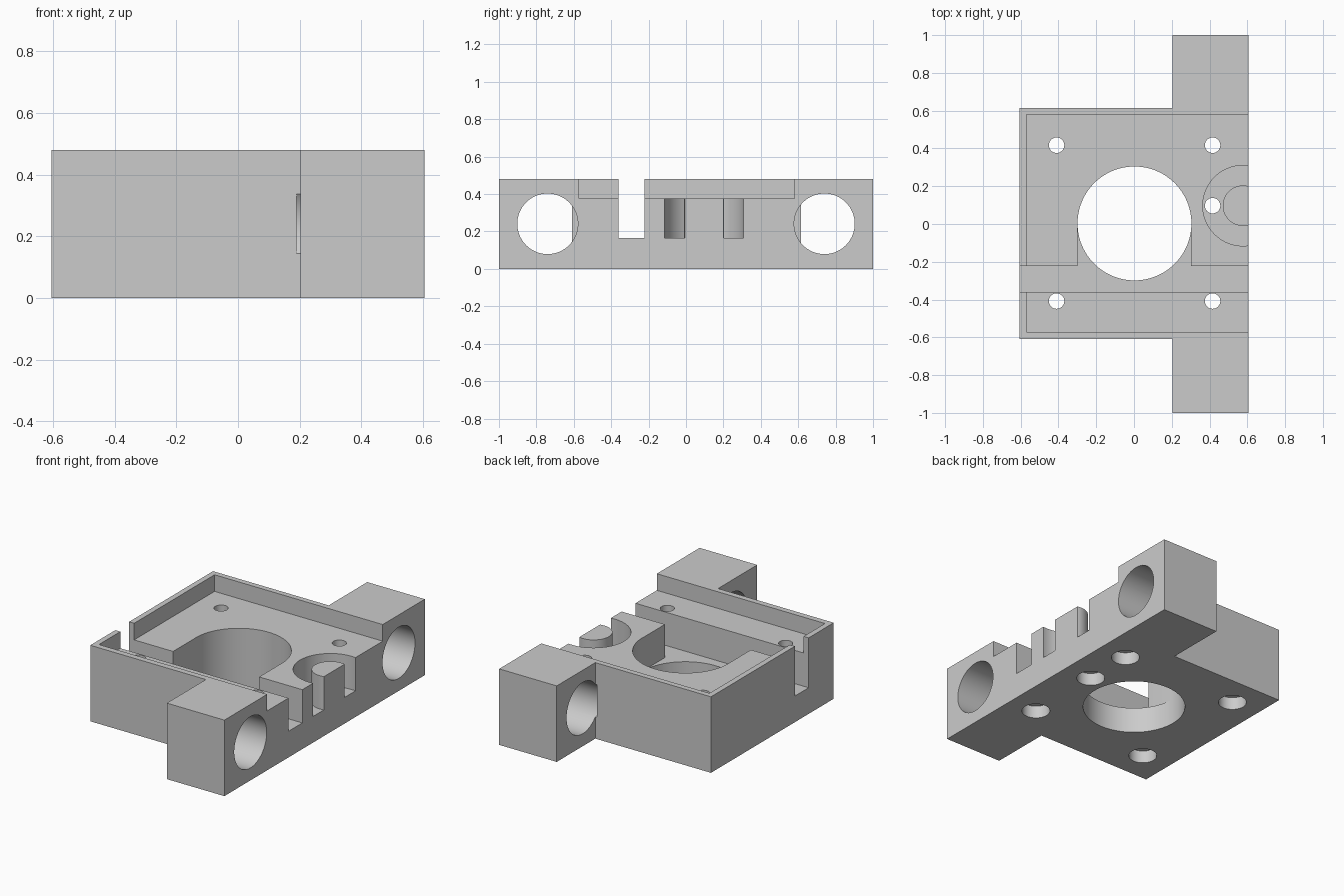
import bpy, bmesh, math
from mathutils import Matrix

if "Cube" in bpy.data.objects:
    bpy.data.objects.remove(bpy.data.objects["Cube"])

grey = bpy.data.materials.new("plain grey")
grey.diffuse_color = (0.6, 0.6, 0.6, 1)
grey.use_nodes = True
grey.node_tree.nodes["Principled BSDF"].inputs["Base Color"].default_value = grey.diffuse_color


def prism(name, outline, z0, z1):
    """Extrude a flat outline from z0 up to z1."""
    bm = bmesh.new()
    face = bm.faces.new([bm.verts.new((x, y, z0)) for x, y in outline])
    top = bmesh.ops.extrude_face_region(bm, geom=[face])["geom"]
    for v in top:
        if isinstance(v, bmesh.types.BMVert):
            v.co.z = z1
    bmesh.ops.recalc_face_normals(bm, faces=bm.faces)
    mesh = bpy.data.meshes.new(name)
    bm.to_mesh(mesh)
    bm.free()
    mesh.materials.append(grey)
    ob = bpy.data.objects.new(name, mesh)
    bpy.context.collection.objects.link(ob)
    return ob


def arc(cx, cy, r, a0, a1, n):
    steps = [math.radians(a0 + (a1 - a0) * i / n) for i in range(n + 1)]
    return [(cx + r * math.cos(a), cy + r * math.sin(a)) for a in steps]


def disc(cx, cy, r, n=64):
    return arc(cx, cy, r, 0, 360, n)[:-1]


def rect(x0, x1, y0, y1):
    return [(x0, y0), (x1, y0), (x1, y1), (x0, y1)]


# Main block with the two side ears
block = prism("mount_block", [
    (-0.605, -0.61), (0.203, -0.61), (0.203, -1), (0.605, -1),
    (0.605, 1), (0.203, 1), (0.203, 0.615), (-0.605, 0.615)], 0, 0.48)

cutters = []
# Shallow tray, open on the right
cutters.append(prism("tray_cutter", rect(-0.57, 0.8, -0.573, 0.58), 0.375, 0.7))
# Cross slot joined to the notch that opens the large bore
cutters.append(prism("slot_cutter", [
    (-0.8, -0.36), (0.8, -0.36), (0.8, -0.222), (0.303, -0.222), (0.303, 0.003),
    (-0.298, 0.003), (-0.298, -0.222), (-0.8, -0.222)], 0.165, 0.7))
# Large bore
cutters.append(prism("bore_cutter", disc(0.0025, 0.003, 0.3015, 96), -0.2, 0.7))
# Curved groove that leaves the round boss standing
cutters.append(prism("groove_cutter",
                     arc(0.577, 0.097, 0.213, 60, 300, 48) +
                     arc(0.577, 0.097, 0.107, 300, 60, 36), 0.165, 0.7))
# Screw holes with wide recesses underneath
for x, y in [(-0.41, 0.417), (0.416, 0.417), (-0.41, -0.408), (0.416, -0.408), (0.416, 0.097)]:
    cutters.append(prism("screw_cutter", disc(x, y, 0.041, 32), -0.2, 0.7))
    cutters.append(prism("recess_cutter", disc(x, y, 0.083, 40), -0.2, 0.08))
# Rod holes through the ears
for side in (-1, 1):
    rod = prism("rod_cutter", disc(0, 0, 0.162, 64), 0.19, 0.8)
    rod.data.transform(Matrix.Translation((0, side * 0.74, 0.241)) @ Matrix.Rotation(math.pi / 2, 4, 'Y'))
    cutters.append(rod)

# Cut everything out of the block
bpy.context.view_layer.objects.active = block
block.select_set(True)
for c in cutters:
    mod = block.modifiers.new("cut", 'BOOLEAN')
    mod.operation = 'DIFFERENCE'
    mod.solver = 'EXACT'
    mod.object = c
    bpy.ops.object.modifier_apply(modifier=mod.name)
    bpy.data.objects.remove(c)

bpy.ops.object.shade_smooth_by_angle(angle=math.radians(30))
